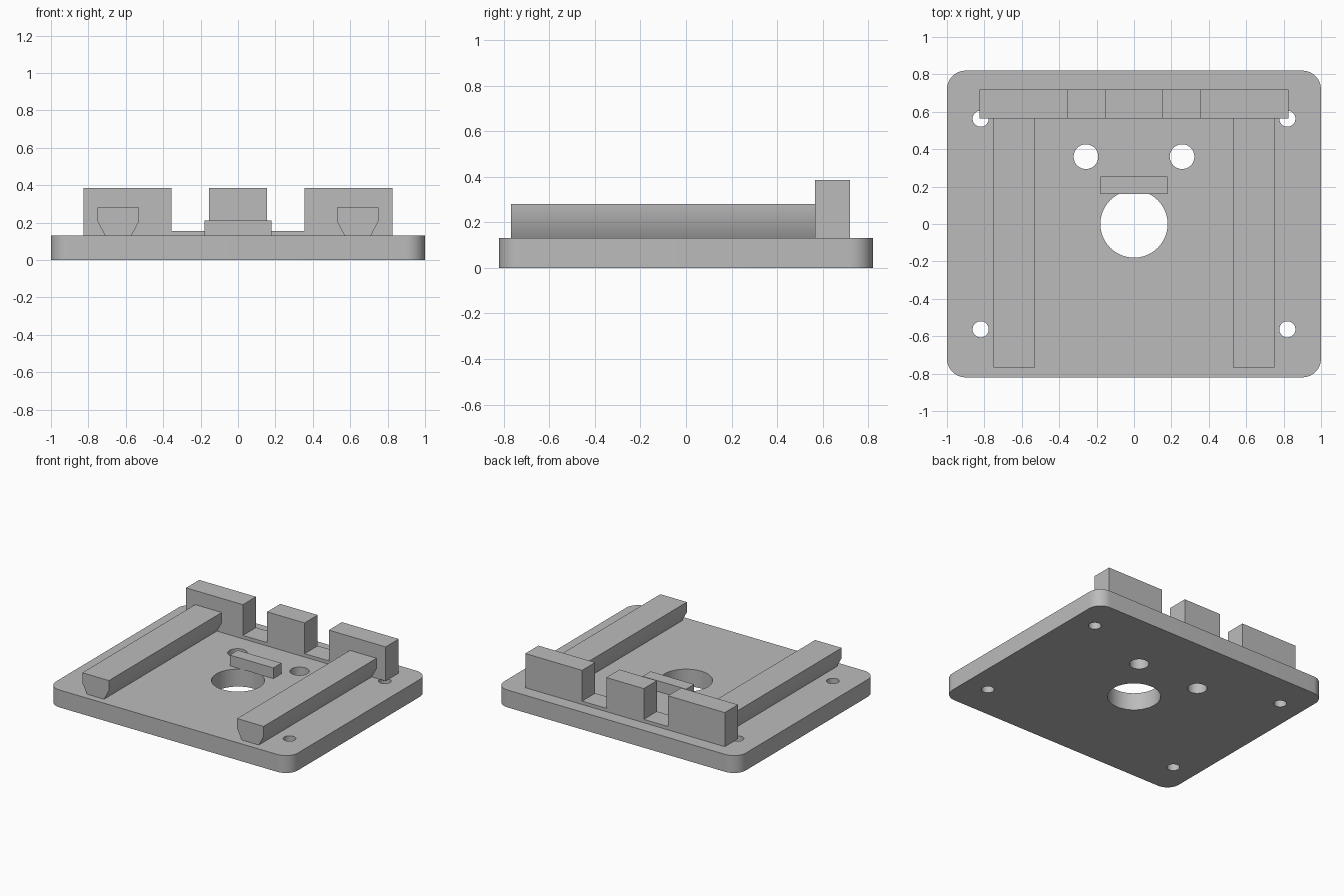
import bpy
import bmesh
import math
from mathutils import Matrix

if "Cube" in bpy.data.objects:
    bpy.data.objects.remove(bpy.data.objects["Cube"])

grey = bpy.data.materials.new("plain grey")
grey.use_nodes = True
grey.diffuse_color = (0.5, 0.5, 0.5, 1)
grey.node_tree.nodes["Principled BSDF"].inputs["Base Color"].default_value = (0.5, 0.5, 0.5, 1)

PLATE_TOP = 0.13
WALL_FRONT, WALL_BACK = 0.565, 0.72


def make_object(name, bm):
    bmesh.ops.recalc_face_normals(bm, faces=bm.faces)
    mesh = bpy.data.meshes.new(name)
    bm.to_mesh(mesh)
    bm.free()
    mesh.materials.append(grey)
    obj = bpy.data.objects.new(name, mesh)
    bpy.context.collection.objects.link(obj)
    return obj


def select(obj):
    bpy.ops.object.select_all(action="DESELECT")
    obj.select_set(True)
    bpy.context.view_layer.objects.active = obj


def smooth(obj):
    select(obj)
    bpy.ops.object.shade_smooth_by_angle(angle=math.radians(30))


def extrude(name, points, direction):
    """Extrude a closed 3D outline along a direction."""
    bm = bmesh.new()
    face = bm.faces.new([bm.verts.new(p) for p in points])
    result = bmesh.ops.extrude_face_region(bm, geom=[face], use_keep_orig=True)
    moved = [v for v in result["geom"] if isinstance(v, bmesh.types.BMVert)]
    bmesh.ops.translate(bm, verts=moved, vec=direction)
    return make_object(name, bm)


# Base plate with rounded corners
radius, half_x, half_y = 0.1, 1.0, 0.82
outline = []
for corner, (sx, sy) in enumerate([(1, 1), (-1, 1), (-1, -1), (1, -1)]):
    for step in range(13):
        a = math.radians(90 * corner + 7.5 * step)
        outline.append((sx * (half_x - radius) + radius * math.cos(a),
                        sy * (half_y - radius) + radius * math.sin(a), 0))
plate = extrude("base_plate", outline, (0, 0, PLATE_TOP))

# Round holes: centre bore, two cable holes and four screw holes
holes = [(0, 0, 0.18)]
for side in (-1, 1):
    holes.append((side * 0.257, 0.36, 0.066))
    holes += [(side * 0.82, end * 0.563, 0.043) for end in (-1, 1)]
bm = bmesh.new()
for x, y, r in holes:
    bmesh.ops.create_cone(bm, cap_ends=True, segments=48, radius1=r, radius2=r,
                          depth=0.5, matrix=Matrix.Translation((x, y, 0)))
cutter = make_object("hole_cutter", bm)
cutter.hide_render = True
cut = plate.modifiers.new("holes", "BOOLEAN")
cut.operation = "DIFFERENCE"
cut.solver = "EXACT"
cut.object = cutter
select(plate)
bpy.ops.object.modifier_apply(modifier=cut.name)
bpy.data.objects.remove(cutter)
smooth(plate)

# Two rails with undercut sides
for name, side in (("left_rail", 1), ("right_rail", -1)):
    half = [(0.07, PLATE_TOP), (0.11, 0.205), (0.11, 0.28)]
    section = half + [(-x, z) for x, z in reversed(half)]
    rail = extrude(name, [(side * 0.64 + x, -0.768, z) for x, z in section],
                   (0, WALL_FRONT + 0.768, 0))
    smooth(rail)

# Rear wall with two notches
top, notch = 0.385, 0.155
half = [(0.155, top), (0.155, notch), (0.355, notch), (0.355, top),
        (0.825, top), (0.825, PLATE_TOP)]
section = half + [(-x, z) for x, z in reversed(half)]
extrude("rear_wall", [(x, WALL_FRONT, z) for x, z in section],
        (0, WALL_BACK - WALL_FRONT, 0))

# Small stop bar at the edge of the centre bore
extrude("stop_bar", [(x, y, PLATE_TOP) for x, y in
                     ((-0.18, 0.16), (0.18, 0.16), (0.18, 0.255), (-0.18, 0.255))],
        (0, 0, 0.08))
